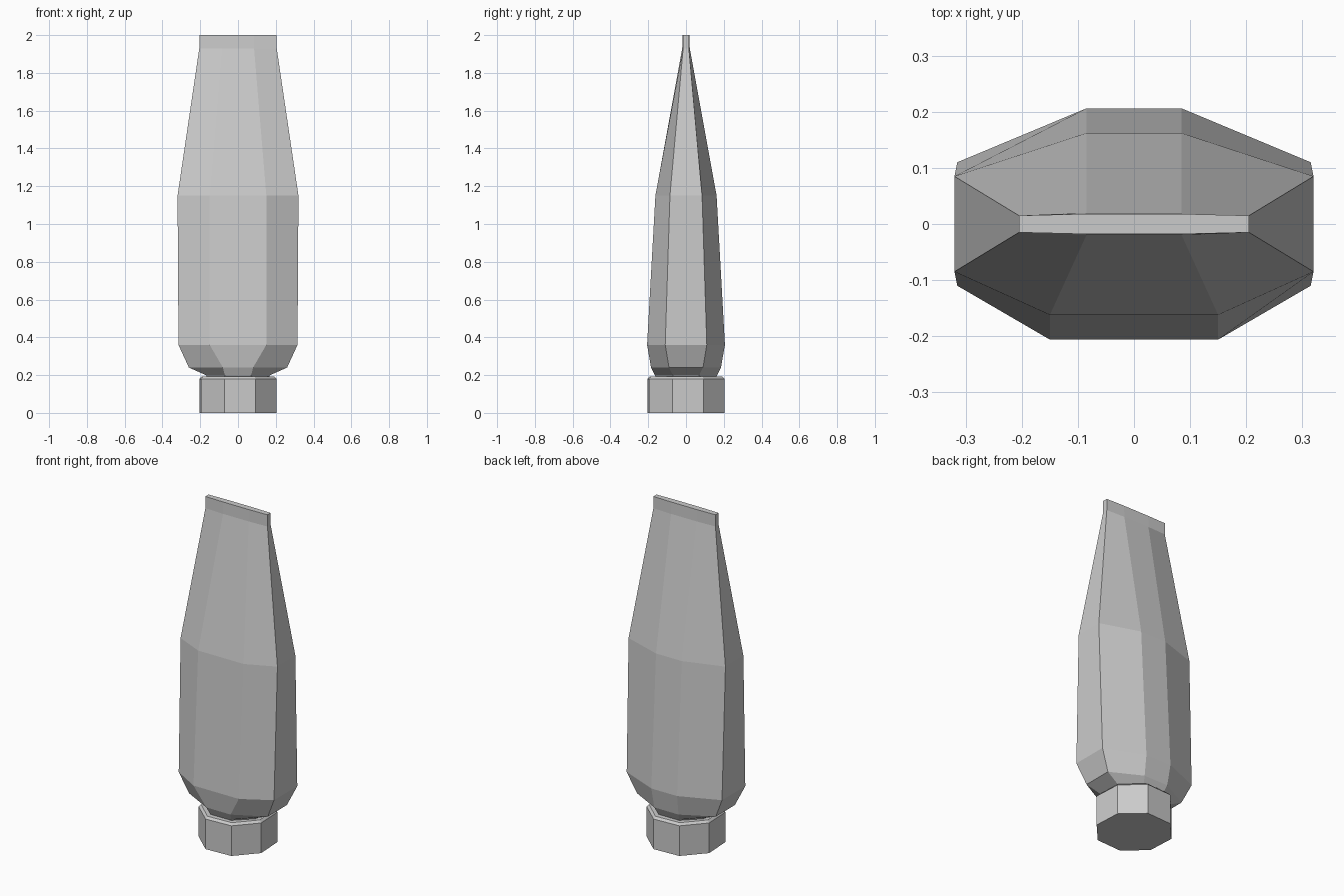
import bpy, bmesh, math

if "Cube" in bpy.data.objects:
    bpy.data.objects.remove(bpy.data.objects["Cube"])


def loft(name, rings):
    """Skin a closed flat-shaded solid through rings of equal point count."""
    bm = bmesh.new()
    loops = [[bm.verts.new(p) for p in ring] for ring in rings]
    n = len(loops[0])
    for a, b in zip(loops, loops[1:]):
        for i in range(n):
            j = (i + 1) % n
            bm.faces.new((a[i], a[j], b[j], b[i]))
    bm.faces.new(loops[0][::-1])
    bm.faces.new(loops[-1])
    bmesh.ops.recalc_face_normals(bm, faces=bm.faces)
    mesh = bpy.data.meshes.new(name)
    bm.to_mesh(mesh)
    bm.free()
    obj = bpy.data.objects.new(name, mesh)
    bpy.context.collection.objects.link(obj)
    return obj


def body_ring(z, side_x, side_y, front_x, back_x, mid_y):
    """Eight-sided flattened section, counter-clockwise from front left."""
    return [(-front_x, -mid_y, z), (front_x, -mid_y, z),
            (side_x, -side_y, z), (side_x, side_y, z),
            (back_x, mid_y, z), (-back_x, mid_y, z),
            (-side_x, side_y, z), (-side_x, -side_y, z)]


def cap_ring(z, radius):
    """Regular octagon turned slightly, as the screwed-on cap is."""
    return [(radius * math.cos(a), radius * math.sin(a), z)
            for a in (math.radians(25.5 + 45 * i) for i in range(8))]


# Squeeze tube: neck, shoulder, body, taper to a flat crimp
loft("tube_body", [body_ring(*r) for r in (
    (0.17, 0.15, 0.06, 0.06, 0.06, 0.15),
    (0.20, 0.17, 0.07, 0.07, 0.07, 0.165),
    (0.24, 0.26, 0.09, 0.08, 0.08, 0.185),
    (0.36, 0.315, 0.11, 0.15, 0.085, 0.206),
    (1.15, 0.32, 0.085, 0.15, 0.085, 0.162),
    (1.93, 0.205, 0.015, 0.085, 0.085, 0.02),
    (2.00, 0.205, 0.015, 0.085, 0.085, 0.018),
)])

# Screw cap with a small bevelled top edge
loft("screw_cap", [cap_ring(0.0, 0.216), cap_ring(0.18, 0.216),
                   cap_ring(0.193, 0.203)])
